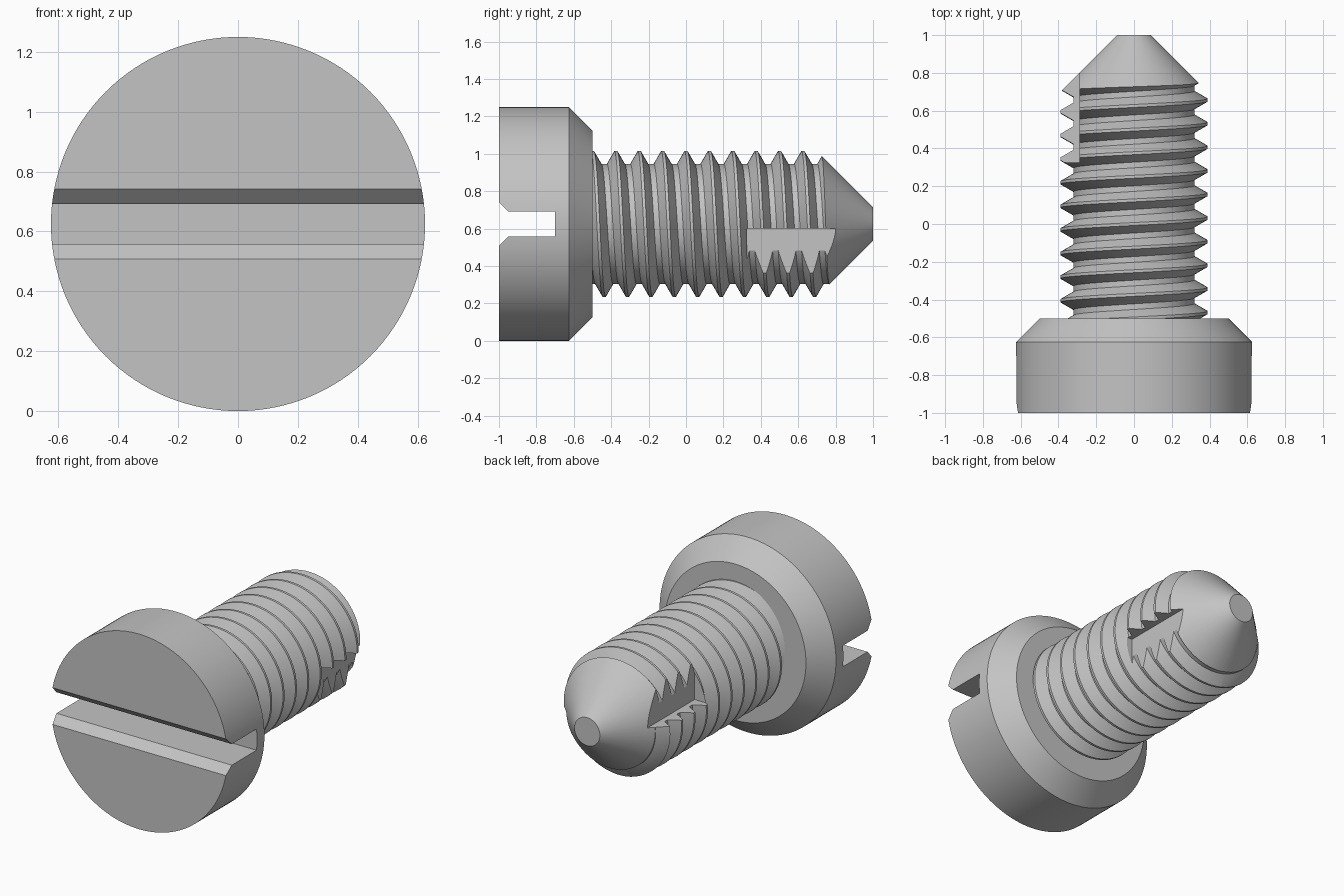
import bpy, bmesh, math
from mathutils import Vector, Matrix

old = bpy.data.objects.get("Cube")
if old:
    bpy.data.objects.remove(old, do_unlink=True)

AXIS_Z = 0.625      # height of the screw axis
PITCH = 0.125
SEGS = 72           # steps per thread turn
TURNS = 16

steel = bpy.data.materials.new("plain grey steel")
steel.use_nodes = True
GREY = (0.55, 0.55, 0.55, 1)
steel.diffuse_color = GREY
steel.node_tree.nodes["Principled BSDF"].inputs["Base Color"].default_value = GREY


def finish(bm, name):
    """Turn a bmesh centred on the y axis into a named object on the screw axis."""
    bmesh.ops.recalc_face_normals(bm, faces=bm.faces[:])
    bmesh.ops.translate(bm, verts=bm.verts[:], vec=(0, 0, AXIS_Z))
    mesh = bpy.data.meshes.new(name)
    bm.to_mesh(mesh)
    bm.free()
    mesh.materials.append(steel)
    obj = bpy.data.objects.new(name, mesh)
    bpy.context.collection.objects.link(obj)
    return obj


def lathe(name, profile, steps=128):
    """Revolve (y, radius) points about the y axis and cap both ends."""
    bm = bmesh.new()
    verts = [bm.verts.new((r, y, 0)) for y, r in profile]
    edges = [bm.edges.new(pair) for pair in zip(verts, verts[1:])]
    bmesh.ops.spin(bm, geom=verts + edges, cent=(0, 0, 0), axis=(0, 1, 0),
                   angle=math.tau, steps=steps, use_merge=True)
    bmesh.ops.remove_doubles(bm, verts=bm.verts[:], dist=1e-5)
    bmesh.ops.holes_fill(bm, edges=[e for e in bm.edges if e.is_boundary], sides=0)
    return finish(bm, name)


def prism(name, outline, x0, x1):
    """Extrude a (y, z) outline from x0 to x1."""
    bm = bmesh.new()
    face = bm.faces.new([bm.verts.new((x0, y, z)) for y, z in outline])
    new = bmesh.ops.extrude_face_region(bm, geom=[face])["geom"]
    bmesh.ops.translate(bm, vec=(x1 - x0, 0, 0),
                        verts=[g for g in new if isinstance(g, bmesh.types.BMVert)])
    return finish(bm, name)


def boolean(target, tool, operation):
    mod = target.modifiers.new(operation.lower(), "BOOLEAN")
    mod.operation, mod.object, mod.solver = operation, tool, "EXACT"
    bpy.context.view_layer.objects.active = target
    bpy.ops.object.modifier_apply(modifier=mod.name)
    bpy.data.objects.remove(tool, do_unlink=True)


def helical_rod(name, root, crest):
    """Long rod whose whole surface is one spiral ribbon, closed at both ends."""
    bm = bmesh.new()
    section = [(-0.38, root), (-0.0625, crest), (0.0625, crest), (0.38, root)]
    start = PITCH / 4 - 6 * PITCH
    rows = []
    for s in range(TURNS * SEGS + 1):
        turn = s / SEGS
        a = -math.tau * turn
        rows.append([bm.verts.new((r * math.cos(a), start + PITCH * (turn + t),
                                   r * math.sin(a))) for t, r in section])
    for s, (p, q) in enumerate(zip(rows, rows[1:])):
        for j in range(3):
            bm.faces.new((p[j], p[j + 1], q[j + 1], q[j]))
        if s + 1 + SEGS < len(rows):        # valley joining the next turn
            bm.faces.new((p[3], rows[s + SEGS][0], rows[s + 1 + SEGS][0], q[3]))
    # Pointed caps on the two open ends
    bm.edges.ensure_lookup_table()
    rim = [e for e in bm.edges if e.is_boundary]
    low, high = bm.verts.new((0, -1, 0)), bm.verts.new((0, 1.5, 0))
    for e in rim:
        a, b = e.verts
        bm.faces.new((a, b, low if a.co.y < 0 else high))
    return finish(bm, name)


# Chamfered round head with a bevelled drive slot
head = lathe("head", [(-1, 0.625), (-0.625, 0.625), (-0.5, 0.5)])
slot_half = [(-1.1, 0.2175), (-0.95, 0.0675), (-0.7, 0.0675)]
slot = prism("slot_cutter", slot_half + [(y, -z) for y, z in reversed(slot_half)], -1, 1)
boolean(head, slot, "DIFFERENCE")

# Threaded shank trimmed to a conical tip
shank = helical_rod("threaded_shank", 0.321, 0.39)
envelope = lathe("tip_envelope", [(-0.56, 0.45), (0.64, 0.45), (1, 0.09)])
boolean(shank, envelope, "INTERSECT")

# Two opposite cutting flutes, half a turn apart
for side in (1, -1):
    outline = [(y, side * z) for y, z in
               ((0.325, -0.025), (0.9, -0.025), (0.9, -0.5), (0.325, -0.5))]
    flute = prism("flute_cutter", outline, side * 0.288, side * 0.6)
    boolean(shank, flute, "DIFFERENCE")

# Smooth round surfaces, keep machined edges crisp
bpy.ops.object.select_all(action="DESELECT")
for obj in (head, shank):
    obj.select_set(True)
bpy.context.view_layer.objects.active = head
bpy.ops.object.shade_smooth_by_angle(angle=math.radians(25))
